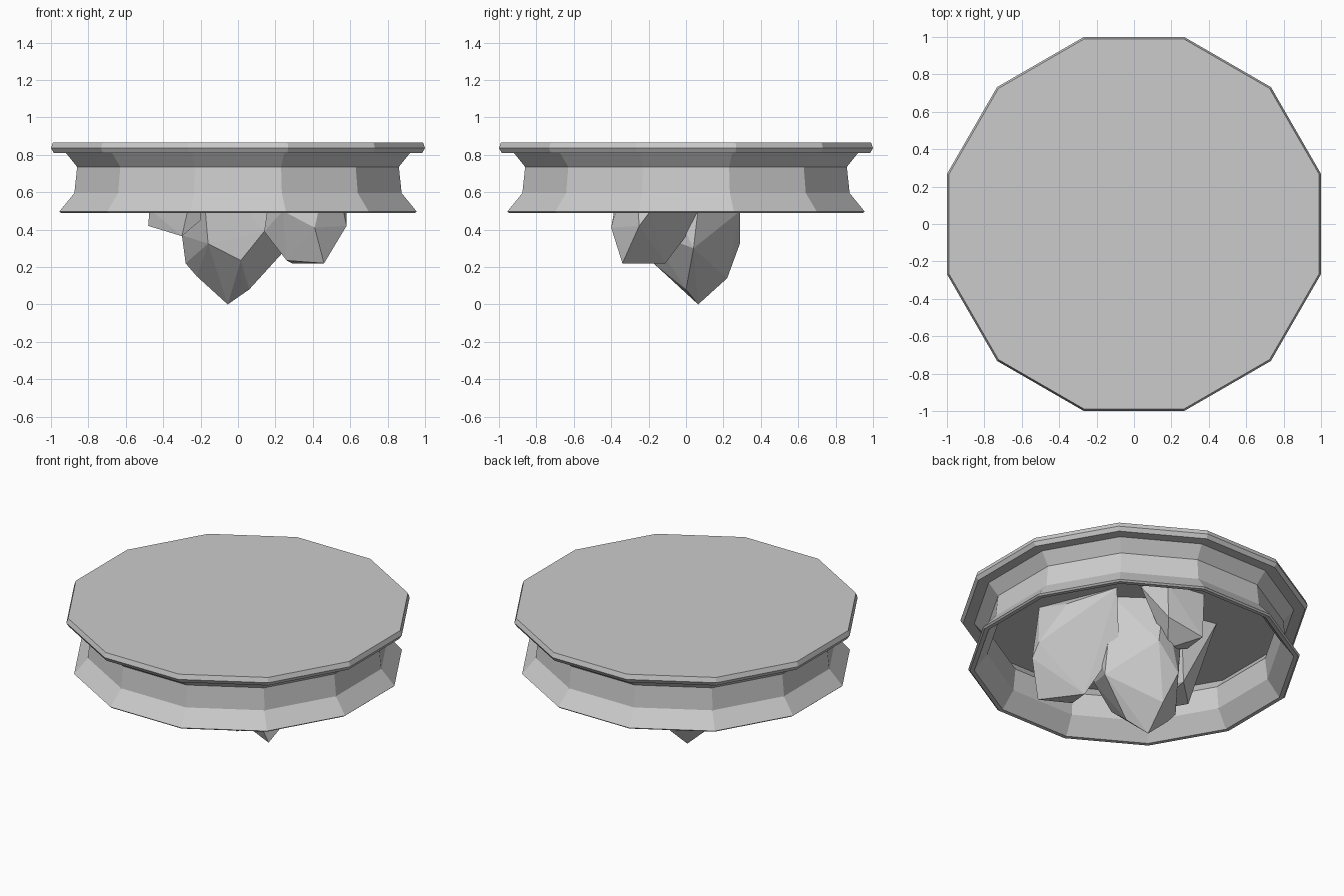
import bpy, bmesh
from math import pi, cos, sin
from mathutils import Vector

if "Cube" in bpy.data.objects:
    bpy.data.objects.remove(bpy.data.objects["Cube"])

SIDES = 12


def finish(name, bm):
    bmesh.ops.recalc_face_normals(bm, faces=bm.faces)
    mesh = bpy.data.meshes.new(name)
    bm.to_mesh(mesh)
    bm.free()
    obj = bpy.data.objects.new(name, mesh)
    bpy.context.collection.objects.link(obj)
    return obj


def lathe(name, profile, closed):
    """Twelve-sided turned part; profile is (half width across flats, z)."""
    bm = bmesh.new()
    rings = []
    for a, z in profile:
        r = a / cos(pi / SIDES)
        rings.append([bm.verts.new((r * cos((i + .5) * 2 * pi / SIDES),
                                    r * sin((i + .5) * 2 * pi / SIDES), z))
                      for i in range(SIDES)])
    pairs = list(zip(rings, rings[1:]))
    if closed:
        pairs.append((rings[-1], rings[0]))
    else:
        bm.faces.new(rings[0])
        bm.faces.new(rings[-1])
    for lo, hi in pairs:
        for i in range(SIDES):
            j = (i + 1) % SIDES
            bm.faces.new((lo[i], lo[j], hi[j], hi[i]))
    return finish(name, bm)


def rock(name, points):
    """Faceted rock: the convex hull of a few corner points."""
    bm = bmesh.new()
    for p in points:
        bm.verts.new(Vector(p))
    res = bmesh.ops.convex_hull(bm, input=bm.verts)
    loose = {g for g in res["geom_interior"] + res["geom_unused"]
             if isinstance(g, bmesh.types.BMVert)}
    bmesh.ops.delete(bm, geom=list(loose), context='VERTS')
    return finish(name, bm)


# Flat slab with a bevelled rim
lathe("top_slab", [(.985, .81), (1.0, .835), (.99, .865)], False)

# Hollow flared skirt, open underneath
lathe("skirt", [(.92, .81), (.86, .735), (.875, .595), (.955, .497), (.945, .488),
                (.92, .488), (.845, .595), (.83, .735), (.89, .81)], True)

# Central hanging rock
rock("centre_rock", [
    (-.055, .065, 0), (.06, .0, .08), (.02, -.03, .095), (-.04, .22, .14),
    (-.22, .05, .15), (-.28, .05, .22), (-.16, -.2, .325), (.015, -.19, .235),
    (-.30, .0, .37), (-.1, .29, .33), (.05, .29, .5), (.26, .04, .3),
    (.14, -.2, .39), (-.2, -.22, .81), (.2, -.2, .81), (.25, .1, .81),
    (.0, .28, .81), (-.25, .15, .81)])

# Right rock, shorter and towards the front
rock("right_rock", [
    (.46, -.34, .22), (.26, -.26, .235), (.29, -.11, .22), (.58, -.25, .42),
    (.41, -.40, .41), (.24, -.36, .5), (.14, -.25, .39), (.58, -.19, .5),
    (.47, -.06, .75), (.3, .2, .81), (.2, -.33, .81), (.5, -.28, .81),
    (.2, .1, .5)])

# Small left rock
rock("left_rock", [
    (-.48, -.07, .42), (-.46, -.1, .5), (-.30, -.2, .365), (-.2, -.2, .45),
    (-.3, .1, .43), (-.43, .25, .81), (-.45, -.1, .81), (-.2, -.3, .81),
    (-.2, .2, .81)])

# Back rock tucked inside the skirt
rock("back_rock", [
    (-.18, .42, .55), (.05, .38, .62), (-.05, .25, .5), (-.2, .25, .55),
    (-.15, .47, .81), (.2, .3, .81), (.1, .43, .81), (-.28, .25, .81)])
